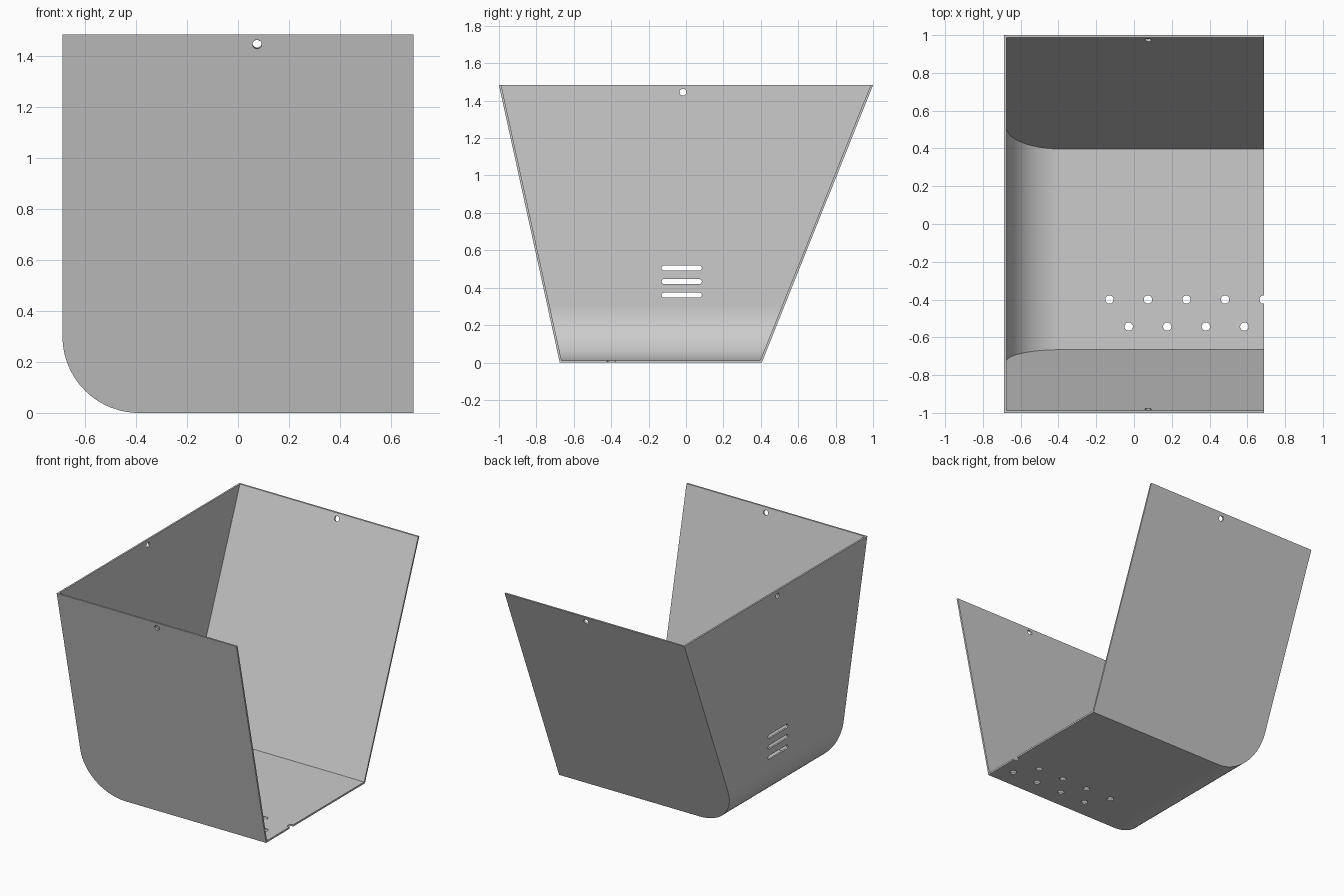
import bpy
import bmesh
from math import pi, cos, sin, atan, hypot
from mathutils import Matrix, Vector

if "Cube" in bpy.data.objects:
    bpy.data.objects.remove(bpy.data.objects["Cube"])

HALF_X, HEIGHT, WALL, BEND = 0.688, 1.483, 0.012, 0.30
FRONT_Y, BACK_Y = -0.675, 0.405            # wall positions at the floor
FRONT_K = (-1.0 - FRONT_Y) / HEIGHT        # wall slopes, dy/dz
BACK_K = (1.0 - BACK_Y) / HEIGHT

grey = bpy.data.materials.new("sheet_grey")
grey.use_nodes = True
colour = (0.6, 0.6, 0.6, 1)
grey.diffuse_color = colour
grey.node_tree.nodes["Principled BSDF"].inputs["Base Color"].default_value = colour


def make_object(name, bm):
    bmesh.ops.recalc_face_normals(bm, faces=bm.faces)
    mesh = bpy.data.meshes.new(name)
    bm.to_mesh(mesh)
    bm.free()
    mesh.materials.append(grey)
    obj = bpy.data.objects.new(name, mesh)
    bpy.context.collection.objects.link(obj)
    return obj


def bin_solid(name, inset, right, top):
    """Bent-corner profile in x and z, spanning the two leaning walls."""
    steps, r = 32, BEND - inset
    cx, cz = -HALF_X + BEND, BEND
    profile = [(right, top), (-HALF_X + inset, top)]
    for i in range(steps + 1):
        a = pi + i / steps * pi / 2
        profile.append((cx + r * cos(a), cz + r * sin(a)))
    profile.append((right, inset))
    bm = bmesh.new()
    rings = []
    for base, k, side in ((FRONT_Y, FRONT_K, 1), (BACK_Y, BACK_K, -1)):
        shift = side * inset * hypot(1, k)
        ring = [bm.verts.new((x, base + k * z + shift, z)) for x, z in profile]
        bm.faces.new(ring)
        rings.append(ring)
    for i in range(len(profile)):
        j = (i + 1) % len(profile)
        bm.faces.new((rings[0][i], rings[0][j], rings[1][j], rings[1][i]))
    return make_object(name, bm)


def punch(bm, centre, rotation, radius, stretch=0.0):
    """Round or slotted punch along the local z axis."""
    matrix = Matrix.Translation(centre) @ rotation
    n, depth, rings = 32, 0.05, []
    for z in (-depth, depth):
        ring = []
        for i in range(n):
            a = (i + 0.5) / n * 2 * pi
            offset = stretch if cos(a) > 0 else -stretch
            ring.append(bm.verts.new(matrix @ Vector((radius * cos(a) + offset, radius * sin(a), z))))
        bm.faces.new(ring)
        rings.append(ring)
    for i in range(n):
        j = (i + 1) % n
        bm.faces.new((rings[0][i], rings[0][j], rings[1][j], rings[1][i]))


def cut(target, cutter):
    mod = target.modifiers.new("cut", 'BOOLEAN')
    mod.operation, mod.solver, mod.object = 'DIFFERENCE', 'EXACT', cutter
    bpy.context.view_layer.objects.active = target
    bpy.ops.object.modifier_apply(modifier=mod.name)
    bpy.data.objects.remove(cutter)


# Folded sheet shell, open on top and on one side
shell = bin_solid("open_bin_shell", 0.0, HALF_X, HEIGHT)
cut(shell, bin_solid("cavity_cutter", WALL, HALF_X + 0.2, HEIGHT + 0.2))

punches = bmesh.new()
# Hanging holes near the rim, square to each wall
rim_z, hole_x = 1.445, 0.075
for base, k in ((FRONT_Y, FRONT_K), (BACK_Y, BACK_K)):
    punch(punches, (hole_x, base + k * rim_z, rim_z), Matrix.Rotation(pi / 2 - atan(k), 4, 'X'), 0.018)
# Side wall hole and vent slots, long along y
side = Matrix.Rotation(pi / 2, 4, 'Z') @ Matrix.Rotation(pi / 2, 4, 'X')
punch(punches, (-HALF_X, -0.017, rim_z), side, 0.018)
for i in range(3):
    punch(punches, (-HALF_X, -0.023, 0.36 + 0.0725 * i), side, 0.0135, 0.094)
# Two staggered rows of drain holes; the last one notches the open edge
for y, start, count in ((-0.40, -0.13, 5), (-0.543, -0.028, 4)):
    for i in range(count):
        punch(punches, (start + 0.204 * i, y, 0), Matrix.Identity(4), 0.022)
cut(shell, make_object("hole_cutter", punches))

# Smooth shading on the bend, flat elsewhere
bpy.ops.object.select_all(action='DESELECT')
shell.select_set(True)
bpy.context.view_layer.objects.active = shell
bpy.ops.object.shade_smooth_by_angle(angle=pi / 6)
for face in shell.data.polygons:
    if max(abs(c) for c in face.normal) > 0.9999 or abs(face.normal.y) > 0.15 and face.area > 0.1:
        face.use_smooth = False
